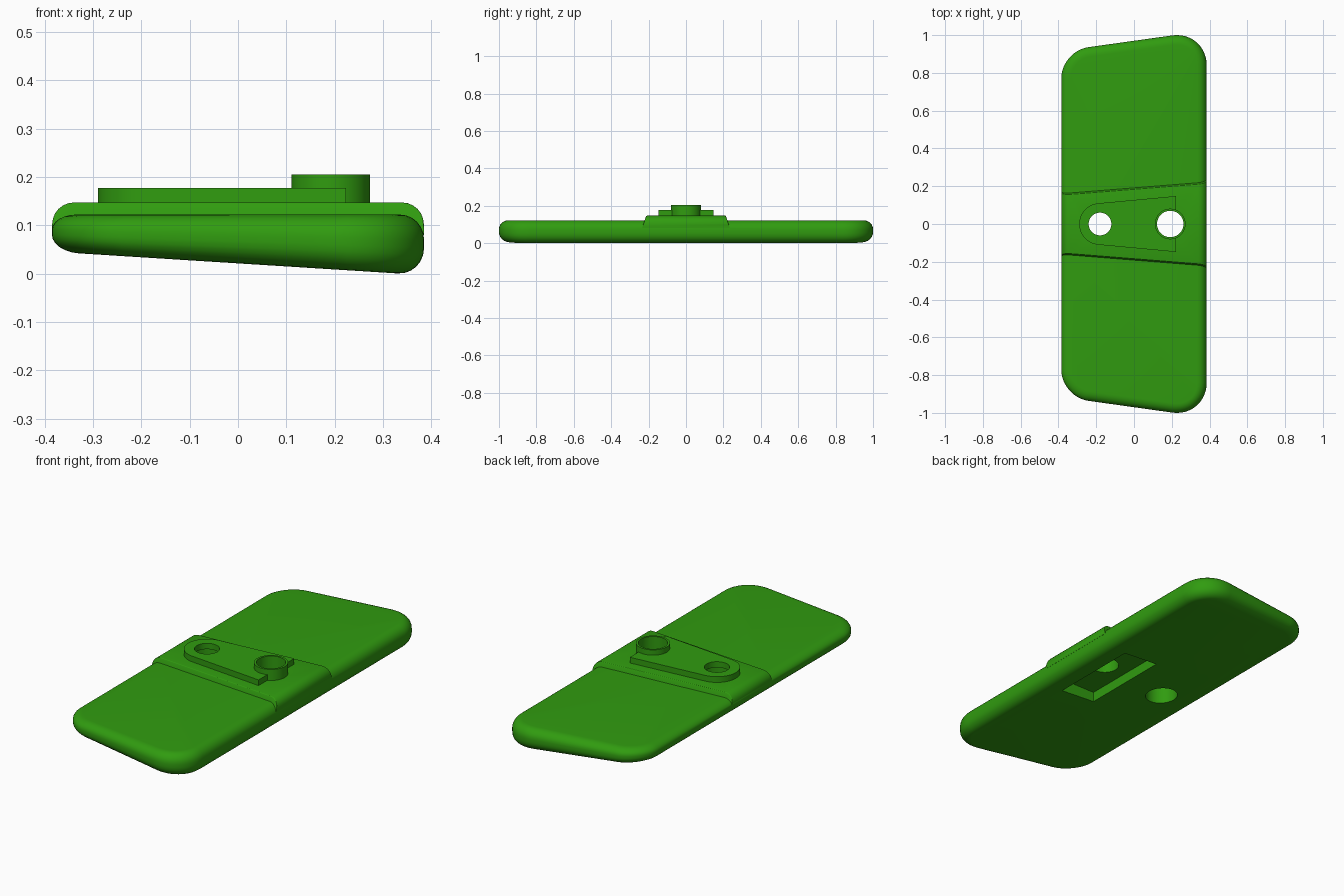
import bpy, bmesh, math

if "Cube" in bpy.data.objects:
    bpy.data.objects.remove(bpy.data.objects["Cube"], do_unlink=True)

GREEN = (0.03, 0.33, 0.005, 1)
mat = bpy.data.materials.new("leaf green")
mat.use_nodes = True
mat.diffuse_color = GREEN
mat.node_tree.nodes["Principled BSDF"].inputs["Base Color"].default_value = GREEN


def prism(points, z0, z1):
    """Extrude a flat outline between two heights."""
    bm = bmesh.new()
    base = bm.faces.new([bm.verts.new((x, y, z0)) for x, y in points])
    top = bmesh.ops.extrude_face_region(bm, geom=[base])["geom"]
    for v in top:
        if isinstance(v, bmesh.types.BMVert):
            v.co.z = z1
    bmesh.ops.recalc_face_normals(bm, faces=bm.faces)
    return bm


def to_object(name, bm):
    bmesh.ops.recalc_face_normals(bm, faces=bm.faces)
    mesh = bpy.data.meshes.new(name)
    bm.to_mesh(mesh)
    bm.free()
    mesh.materials.append(mat)
    ob = bpy.data.objects.new(name, mesh)
    bpy.context.collection.objects.link(ob)
    return ob


def bevel(bm, edges, offset, segments):
    bmesh.ops.bevel(bm, geom=edges, offset=offset, segments=segments,
                    profile=0.5, affect="EDGES", clamp_overlap=True)
    bm.normal_update()


def circle(cx, r, n=64):
    return [(cx + r * math.cos(math.tau * i / n), r * math.sin(math.tau * i / n))
            for i in range(n)]


def rim(bm, sign):
    """Edges around the upward (+1) or downward (-1) face."""
    return [e for e in bm.edges
            if sum(f.normal.z * sign > 0.9 for f in e.link_faces) == 1]


def activate(ob):
    bpy.ops.object.select_all(action="DESELECT")
    ob.select_set(True)
    bpy.context.view_layer.objects.active = ob


def combine(ob, tool, operation):
    """Apply a boolean and discard the tool."""
    activate(ob)
    mod = ob.modifiers.new("combine", "BOOLEAN")
    mod.operation, mod.object, mod.solver = operation, tool, "EXACT"
    bpy.ops.object.modifier_apply(modifier=mod.name)
    bpy.data.objects.remove(tool, do_unlink=True)


def cut(ob, points, z0, z1):
    combine(ob, to_object("cutter", prism(points, z0, z1)), "DIFFERENCE")


W, TOP, BAND_TOP = 0.385, 0.122, 0.147
PIN_X, SOCKET_X = 0.192, -0.18


def trapezoid(half_width, mid, slope):
    a, b = mid - slope * half_width, mid + slope * half_width
    return [(-half_width, -a), (half_width, -b), (half_width, b), (-half_width, a)]


# Body: rounded trapezoid slab whose underside slopes across its width
bm = prism(trapezoid(W, 0.97, 0.14), 0, TOP)
for side, radius in ((1, 0.185), (-1, 0.145)):
    corners = [e for e in bm.edges if abs(e.verts[0].co.z - e.verts[1].co.z) > 0.1
               and e.verts[0].co.x * side > 0.3]
    bevel(bm, corners, radius, 12)
bevel(bm, rim(bm, 1), 0.05, 6)
bevel(bm, rim(bm, -1), 0.055, 6)
for v in bm.verts:
    bottom = 0.021 - 0.063 * v.co.x
    v.co.z = bottom + v.co.z * (TOP - bottom) / TOP
body = to_object("body", bm)

# Raised middle band, rounded along the slab's long sides
bm = prism(trapezoid(W - 0.0005, 0.184, 0.08), 0.08, BAND_TOP)
for v in bm.verts:
    if v.co.z < 0.1:
        v.co.y += math.copysign(0.02, v.co.y)
bm.normal_update()
long_edges = [e for e in bm.edges if all(v.co.z > 0.14 for v in e.verts)
              and e.verts[0].co.x * e.verts[1].co.x > 0]
bevel(bm, long_edges, 0.045, 6)
end_edges = [e for e in bm.edges if any(v.co.z > 0.1 for v in e.verts)
             and sum(abs(f.normal.y) > 0.8 for f in e.link_faces) == 1
             and all(v.co.z > 0.1 for v in e.verts)]
bevel(bm, end_edges, 0.01, 3)
combine(body, to_object("band", bm), "UNION")

# Underside pocket, pin bore and the socket for a matching pin
cut(body, [(0.06, -0.245), (0.265, -0.245), (0.265, 0.245), (0.06, 0.245)], -0.1, 0.07)
cut(body, circle(PIN_X, 0.07), -0.1, 0.3)
cut(body, circle(SOCKET_X, 0.08), -0.1, 0.3)

# Plate: tapered tongue with one round end
arc = [(SOCKET_X + 0.11 * math.cos(math.radians(a)), 0.11 * math.sin(math.radians(a)))
       for a in range(95, 266, 5)]
plate = to_object("plate", prism(arc + [(0.223, -0.148), (0.223, 0.148)], BAND_TOP - 0.0005, 0.177))
cut(plate, circle(SOCKET_X, 0.06), 0, 0.3)
cut(plate, circle(PIN_X, 0.07), 0, 0.3)

# Hollow pin
pin = to_object("pin", prism(circle(PIN_X, 0.081), 0.125, 0.205))
cut(pin, circle(PIN_X, 0.07), 0, 0.3)

for ob in (body, plate, pin):
    activate(ob)
    bpy.ops.object.shade_smooth_by_angle(angle=math.radians(32))
